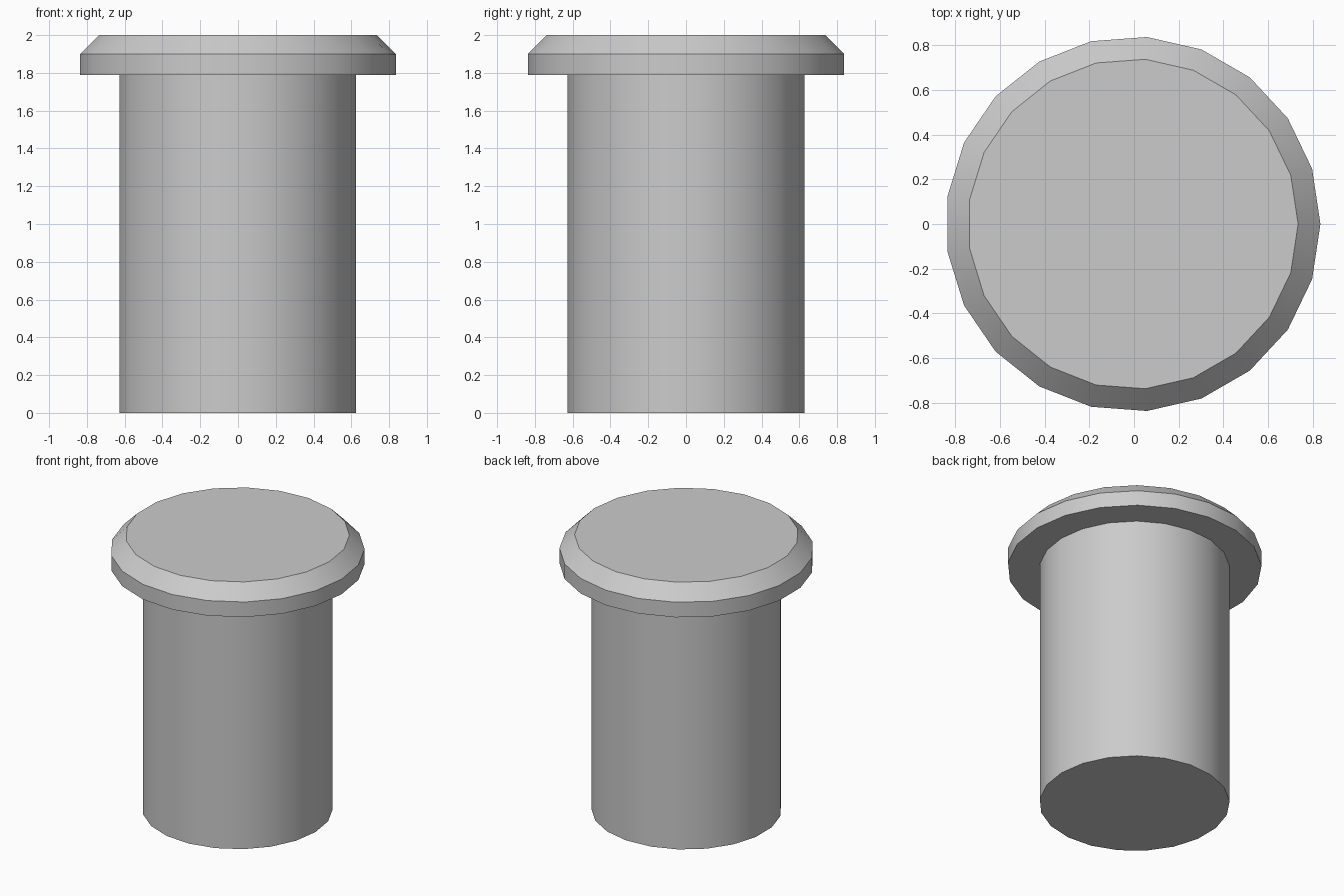
import bpy, bmesh
from math import cos, sin, tau, radians

if "Cube" in bpy.data.objects:
    bpy.data.objects.remove(bpy.data.objects["Cube"])

SIDES = 21
SHIFT = -0.0047  # centres the odd-sided outline on x = 0

# Profile (radius, height): shaft, underside of head, rim, chamfer
profile = [(0.629, 0.0), (0.629, 1.79), (0.84, 1.79), (0.84, 1.90), (0.74, 2.0)]

bm = bmesh.new()
rings = [[bm.verts.new((r * cos(tau * i / SIDES) + SHIFT, r * sin(tau * i / SIDES), z))
          for i in range(SIDES)] for r, z in profile]

# Walls between neighbouring rings
for low, high in zip(rings, rings[1:]):
    for i in range(SIDES):
        j = (i + 1) % SIDES
        bm.faces.new((low[i], low[j], high[j], high[i]))

# End caps
bm.faces.new(rings[0][::-1])
bm.faces.new(rings[-1])

mesh = bpy.data.meshes.new("flanged_pin")
bm.to_mesh(mesh)
bm.free()
pin = bpy.data.objects.new("flanged_pin", mesh)
bpy.context.collection.objects.link(pin)

# Smooth round walls, sharp rims
bpy.context.view_layer.objects.active = pin
pin.select_set(True)
bpy.ops.object.shade_smooth_by_angle(angle=radians(30))
